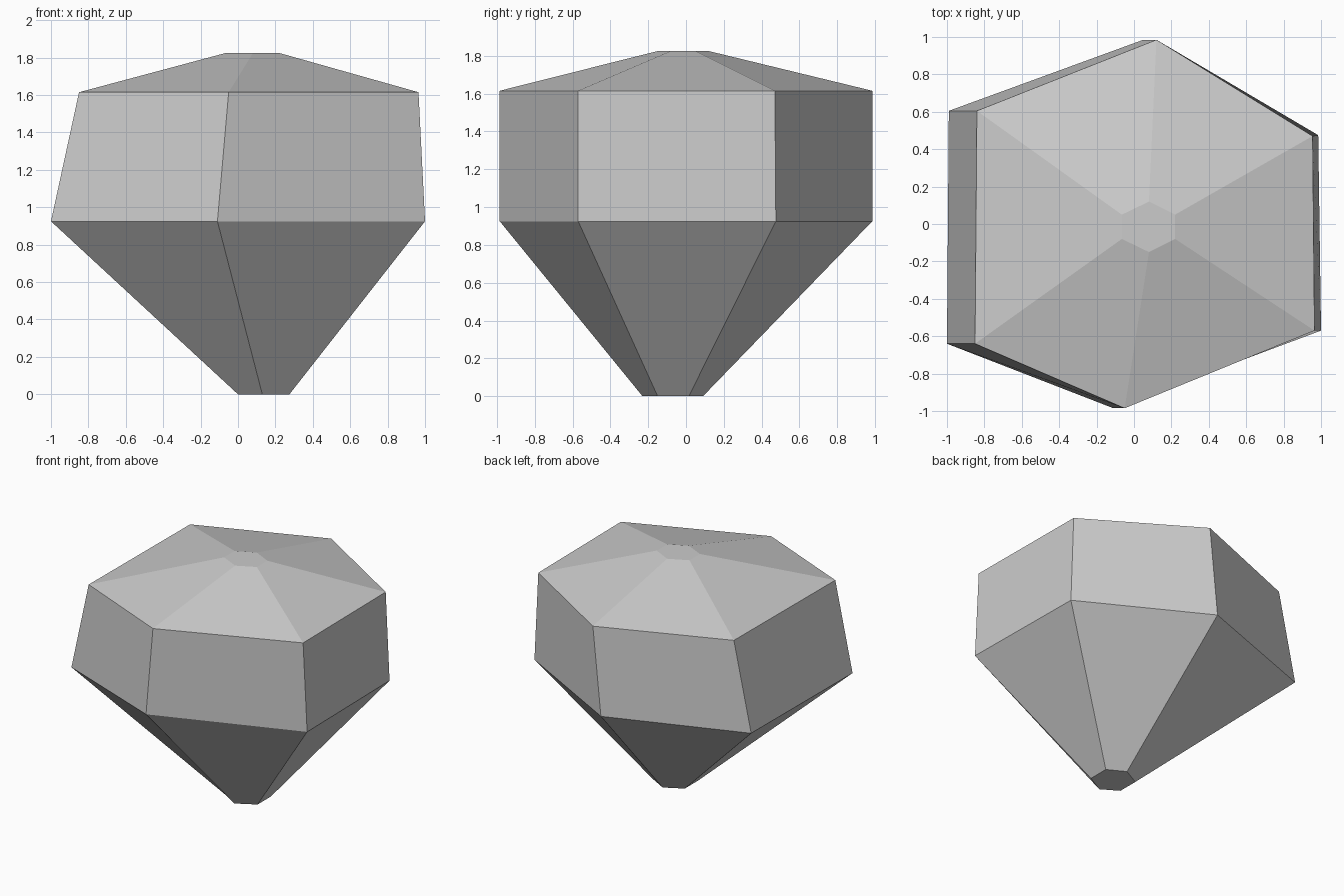
import bpy
import bmesh

cube = bpy.data.objects.get("Cube")
if cube:
    bpy.data.objects.remove(cube, do_unlink=True)

# Plain grey stone
stone = bpy.data.materials.new("grey_stone")
stone.use_nodes = True
grey = (0.6, 0.6, 0.6, 1.0)
stone.diffuse_color = grey
stone.node_tree.nodes["Principled BSDF"].inputs["Base Color"].default_value = grey

# Uneven hexagonal rings, each (height, corners), from the tip to the crown
rings = [
    (0.0, [(0.13, -0.23), (0.275, -0.15), (0.275, 0.015),
           (0.14, 0.09), (0.0, 0.015), (0.0, -0.15)]),
    (0.925, [(-0.11, -0.985), (1.0, -0.57), (0.985, 0.475),
             (0.05, 0.985), (-0.99, 0.605), (-1.0, -0.64)]),
    (1.615, [(-0.05, -0.985), (0.965, -0.57), (0.955, 0.47),
             (0.12, 0.985), (-0.84, 0.605), (-0.85, -0.64)]),
    (1.825, [(0.08, -0.15), (0.22, -0.08), (0.22, 0.05),
             (0.08, 0.12), (-0.065, 0.05), (-0.065, -0.08)]),
]

# Skin the rings with flat facets and cap both ends
bm = bmesh.new()
loops = [[bm.verts.new((x, y, z)) for x, y in corners] for z, corners in rings]
for low, high in zip(loops, loops[1:]):
    for i in range(len(low)):
        j = (i + 1) % len(low)
        bm.faces.new((low[i], low[j], high[j], high[i]))
bm.faces.new(reversed(loops[0]))
bm.faces.new(loops[-1])
bmesh.ops.recalc_face_normals(bm, faces=bm.faces)

mesh = bpy.data.meshes.new("faceted_stone")
bm.to_mesh(mesh)
bm.free()
mesh.materials.append(stone)
bpy.context.collection.objects.link(bpy.data.objects.new("faceted_stone", mesh))
